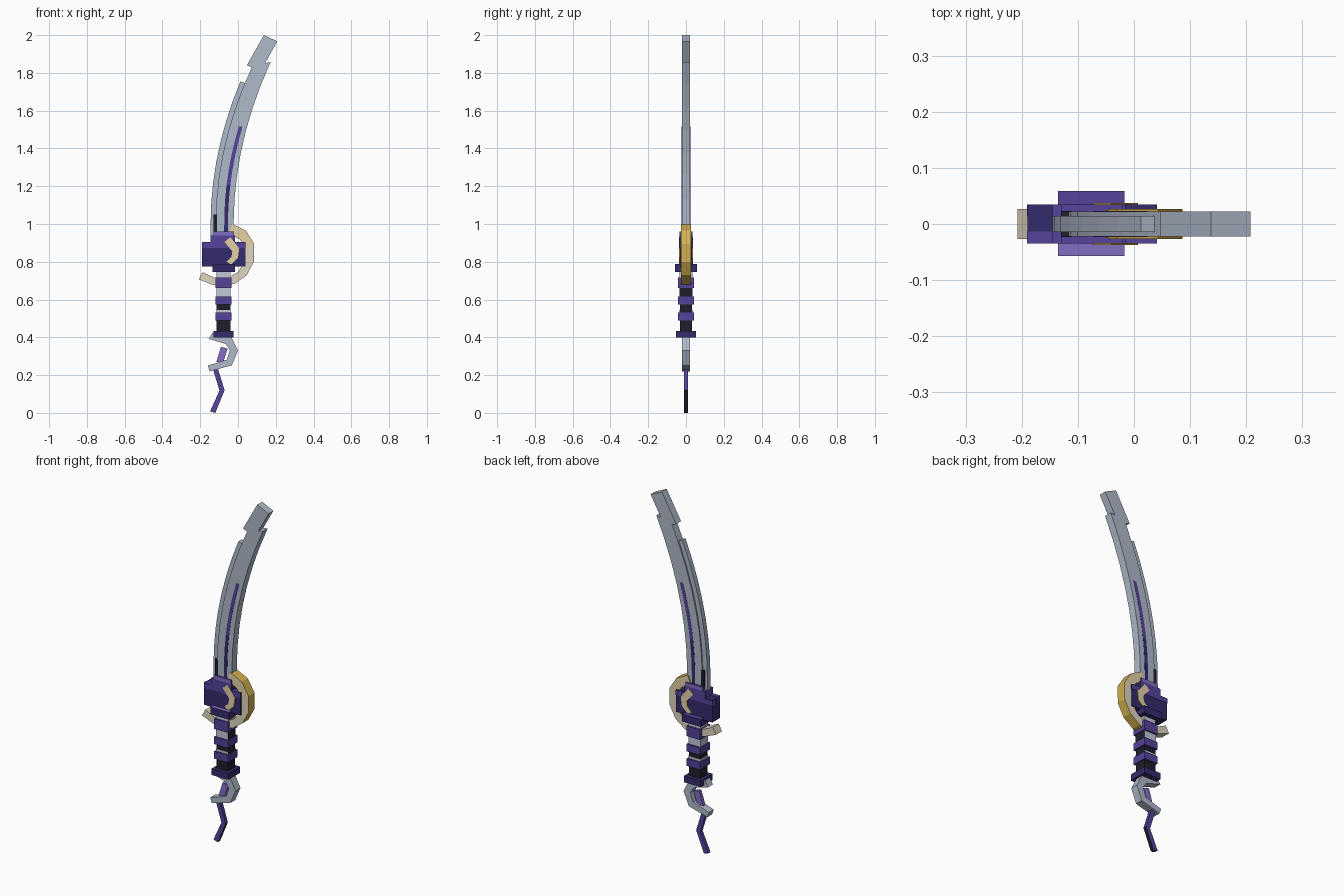
import bpy, bmesh

cube = bpy.data.objects.get("Cube")
if cube:
    bpy.data.objects.remove(cube, do_unlink=True)


def material(name, rgb):
    m = bpy.data.materials.new(name)
    m.use_nodes = True
    m.diffuse_color = (*rgb, 1)
    m.node_tree.nodes["Principled BSDF"].inputs["Base Color"].default_value = (*rgb, 1)
    return m


steel = material("steel", (.43, .49, .59))
pale = material("pale steel", (.54, .58, .7))
violet = material("violet", (.09, .055, .33))
lilac = material("lilac", (.23, .155, .56))
indigo = material("indigo", (.034, .024, .15))
black = material("black", (.013, .013, .024))
tan = material("tan", (.74, .67, .53))
pale_gold = material("pale gold", (.78, .65, .38))
gold = material("gold", (.65, .43, .075))


def finish(name, bm, mats):
    mesh = bpy.data.meshes.new(name)
    bm.to_mesh(mesh)
    bm.free()
    for m in mats:
        mesh.materials.append(m)
    ob = bpy.data.objects.new(name, mesh)
    bpy.context.scene.collection.objects.link(ob)


def strip(name, left, right, depth, mats, rule=None, y=0):
    """Solid band between two rails in the front plane."""
    bm = bmesh.new()
    rings = []
    for (ax, az), (bx, bz) in zip(left, right):
        rings.append([bm.verts.new(p) for p in (
            (ax, y - depth, az), (bx, y - depth, bz),
            (bx, y + depth, bz), (ax, y + depth, az))])
    for r, s in zip(rings, rings[1:]):
        for i in range(4):
            j = (i + 1) % 4
            bm.faces.new((r[i], r[j], s[j], s[i]))
    bm.faces.new(rings[0])
    bm.faces.new(rings[-1])
    bmesh.ops.recalc_face_normals(bm, faces=bm.faces)
    if rule:
        for f in bm.faces:
            f.material_index = rule(f.normal, f.calc_center_median())
    finish(name, bm, mats)


def box(name, x0, x1, z0, z1, depth, mats, rule=None, y=0):
    """Box given by its front outline and half depth."""
    strip(name, [(x0, z0), (x0, z1)], [(x1, z0), (x1, z1)], depth, mats, rule, y)


def curve(x, bend, z0, z1, count=8):
    """Rail that bends toward +x with height."""
    heights = [z0 + (z1 - z0) * i / count for i in range(count + 1)]
    return [(x + bend * max(z - 1, 0) ** 2, z) for z in heights]


def on_sides(n, c):
    return int(abs(n.y) < .5)


def on_top(n, c):
    return int(n.z > .5)


def on_left(n, c):
    return int(n.x > .5)


def crescent_colour(n, c):
    if abs(n.y) < .5 and c.x > -.08:
        return 2
    return int(c.z > .86)


# Curved blade: thick body, thinner back strip, broken tip
strip("blade_body", curve(-.118, .277, .9, 1.84), curve(-.023, .266, .9, 1.857),
      .022, [steel])
strip("blade_spine", curve(-.145, .277, .9, 1.755), curve(-.116, .277, .9, 1.745),
      .014, [steel])
strip("blade_tip", [(.047, 1.84), (.137, 2)], [(.12, 1.81), (.208, 1.967)],
      .022, [steel])
strip("blade_stripe", curve(-.073, .29, .9, 1.515), curve(-.053, .29, .9, 1.515),
      .023, [indigo, violet], lambda n, c: int(c.z > 1.2))
box("blade_notch_plate", -.13, -.111, .95, 1.05, .023, [black])

# Guard block with stacked trims
box("guard_block", -.19, .04, .775, .902, .033, [indigo])
box("guard_trim_front", -.191, .041, .872, .904, .011, [violet, indigo],
    on_left, y=-.024)
box("guard_trim_back", -.191, .041, .872, .9, .011, [violet, indigo],
    lambda n, c: int(n.z > .5 or n.x > .5), y=.024)
box("guard_upper", -.145, -.015, .9, .94, .035, [violet, indigo], on_left)
box("guard_upper_cap", -.13, -.02, .94, .96, .035, [lilac, violet], on_sides)
box("guard_lower_front", -.135, -.017, .745, .787, .0285, [indigo, lilac],
    on_top, y=-.0285)
box("guard_lower_back", -.135, -.017, .745, .787, .0295, [indigo, violet],
    on_top, y=.0295)

# Crescent hand guard
outer = [(-.03, 1), (.042, .965), (.086, .895), (.084, .8), (.047, .73),
         (-.015, .685), (-.09, .668), (-.14, .68), (-.208, .707)]
inner = [(-.05, .95), (.01, .92), (.037, .875), (.035, .8), (0, .745),
         (-.055, .715), (-.1, .712), (-.13, .718), (-.188, .745)]
strip("crescent_guard", outer, inner, .027, [tan, pale_gold, gold], crescent_colour)

# Small crescents on both cheeks of the guard
strip("cheek_crescent", [(-.04, .93), (.007, .87), (0, .82), (-.037, .785)],
      [(-.072, .905), (-.03, .855), (-.035, .825), (-.06, .8)], .037,
      [pale_gold, gold], on_sides)

# Wrapped grip: name, half width, half depth, bottom, top, material
mid = -.077
for name, w, d, z0, z1, mat in (
        ("grip_core", .036, .033, .4, .62, black),
        ("grip_collar", .038, .034, .7, .76, pale),
        ("grip_band_top", .043, .043, .66, .718, violet),
        ("grip_band_middle", .043, .043, .573, .615, violet),
        ("grip_band_bottom", .043, .043, .49, .532, violet),
        ("grip_end_cap", .053, .053, .398, .434, indigo)):
    box(name, mid - w, mid + w, z0, z1, d, [mat])

# Pale grip sections, dark on the edge side
for name, z0, z1 in (("grip_neck", .61, .665), ("grip_ring", .53, .545)):
    box(name, mid - .038, mid + .038, z0, z1, .035, [pale, black], on_left)

# Hooked pommel
strip("pommel_hook",
      [(-.135, .425), (-.035, .4), (0, .33), (-.033, .252), (-.15, .22)],
      [(-.155, .392), (-.065, .365), (-.043, .333), (-.06, .282), (-.16, .25)],
      .022, [steel])

# Hanging ribbon with a dark underside
strip("ribbon_upper", [(-.09, .35), (-.115, .27)], [(-.055, .34), (-.078, .27)],
      .01, [lilac])
strip("ribbon_lower", [(-.132, .23), (-.098, .118), (-.148, .008)],
      [(-.105, .23), (-.071, .12), (-.12, 0)], .01, [violet, black],
      lambda n, c: int(n.x > .5 and c.z < .12))
